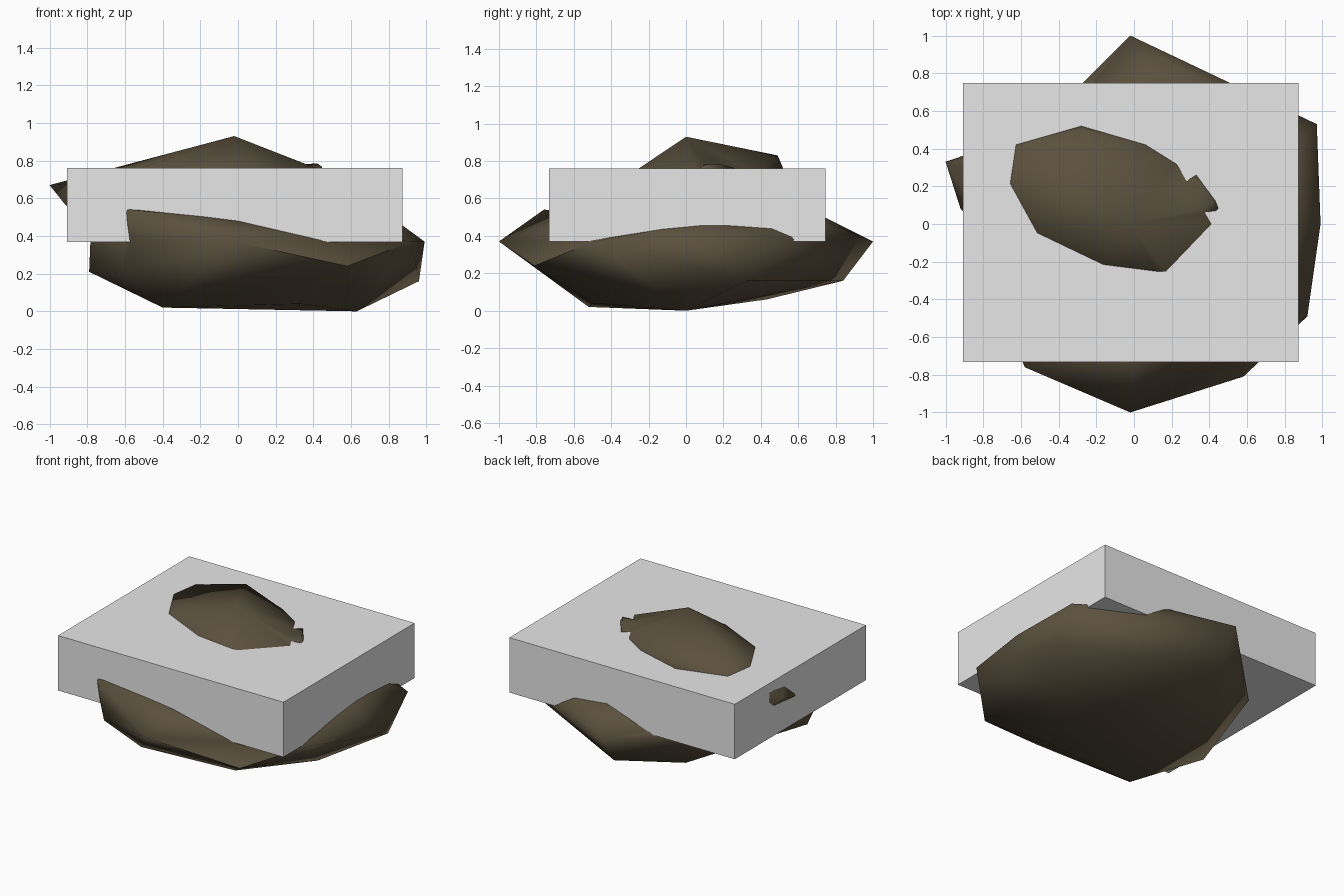
import bpy, bmesh, math

if "Cube" in bpy.data.objects:
    bpy.data.objects.remove(bpy.data.objects["Cube"])


def material(name, rgb):
    m = bpy.data.materials.new(name)
    m.diffuse_color = (*rgb, 1)
    m.use_nodes = True
    m.node_tree.nodes["Principled BSDF"].inputs["Base Color"].default_value = m.diffuse_color
    return m


def hull(name, points, mat):
    """Stone lump wrapped around a few corner points."""
    bm = bmesh.new()
    for p in points:
        bm.verts.new(p)
    bmesh.ops.convex_hull(bm, input=bm.verts[:])
    loose = [v for v in bm.verts if not v.link_faces]
    bmesh.ops.delete(bm, geom=loose, context='VERTS')
    bmesh.ops.recalc_face_normals(bm, faces=bm.faces[:])
    me = bpy.data.meshes.new(name)
    bm.to_mesh(me)
    bm.free()
    me.materials.append(mat)
    ob = bpy.data.objects.new(name, me)
    bpy.context.collection.objects.link(ob)
    return ob


stone = material("dark brown stone", (0.102, 0.08, 0.047))
grey = material("light grey", (0.8, 0.8, 0.8))

# Lower body of the rock: widest rim, rounded underside
rock = hull("rock", [
    (-.02, -1, .37), (.58, -.81, .24), (.92, -.49, .37), (.99, 0, .37),
    (.97, .53, .38), (-.02, 1, .37), (-.46, .53, .27), (-.78, -.15, .45),
    (-.58, -.76, .54), (.96, .32, .16), (-.02, .84, .16), (-.30, .43, .06),
    (-.79, -.24, .21), (-.40, -.52, .02), (.33, -.5, .04), (.63, 0, 0),
    (-.61, -.64, .2), (.1, .75, .495), (.33, .76, .47), (.84, .12, .48),
    (.82, .42, .47), (-.57, -.74, .38), (-.69, .33, .36), (0, -.72, .485)], stone)

# Upper peak and the spur reaching out on the left
peak = hull("rock_peak", [
    (-.02, 0, .93), (-.28, .49, .83), (-1, .33, .67), (-.92, .08, .57),
    (-.75, -.07, .68), (-.3, -.42, .6), (.25, -.49, .6), (.72, -.04, .53),
    (.06, .42, .765), (.22, .32, .765), (-.63, .42, .76), (-.28, .52, .76),
    (-.7, .25, .38), (-.6, -.1, .4), (-.42, .53, .4), (.1, .5, .4),
    (.6, .2, .4), (.1, -.4, .4), (.41, 0, .762), (.17, -.25, .762)], stone)

# Small knob on the right of the peak
knob = hull("rock_knob", [
    (.33, .26, .762), (.42, .12, .785), (.37, .19, .782), (.445, .08, .768),
    (.39, .02, .72), (.25, .05, .77), (.45, .13, .72), (.25, .21, .76),
    (.3, .1, .6)], stone)

# Weld the lumps into one stone
for i, part in enumerate((peak, knob)):
    mod = rock.modifiers.new("weld", 'BOOLEAN')
    mod.operation = 'UNION'
    mod.solver = 'EXACT'
    mod.object = part
bpy.ops.object.select_all(action='DESELECT')
rock.select_set(True)
bpy.context.view_layer.objects.active = rock
for mod in list(rock.modifiers):
    bpy.ops.object.modifier_apply(modifier=mod.name)
for part in (peak, knob):
    bpy.data.objects.remove(part)
bpy.ops.object.shade_smooth_by_angle(angle=math.radians(85))

# Rectangular block wrapped round the middle of the rock
bpy.ops.mesh.primitive_cube_add(size=1, location=(-.018, .007, .565))
block = bpy.context.object
block.name = "block"
block.scale = (1.78, 1.48, .392)
block.data.materials.append(grey)
